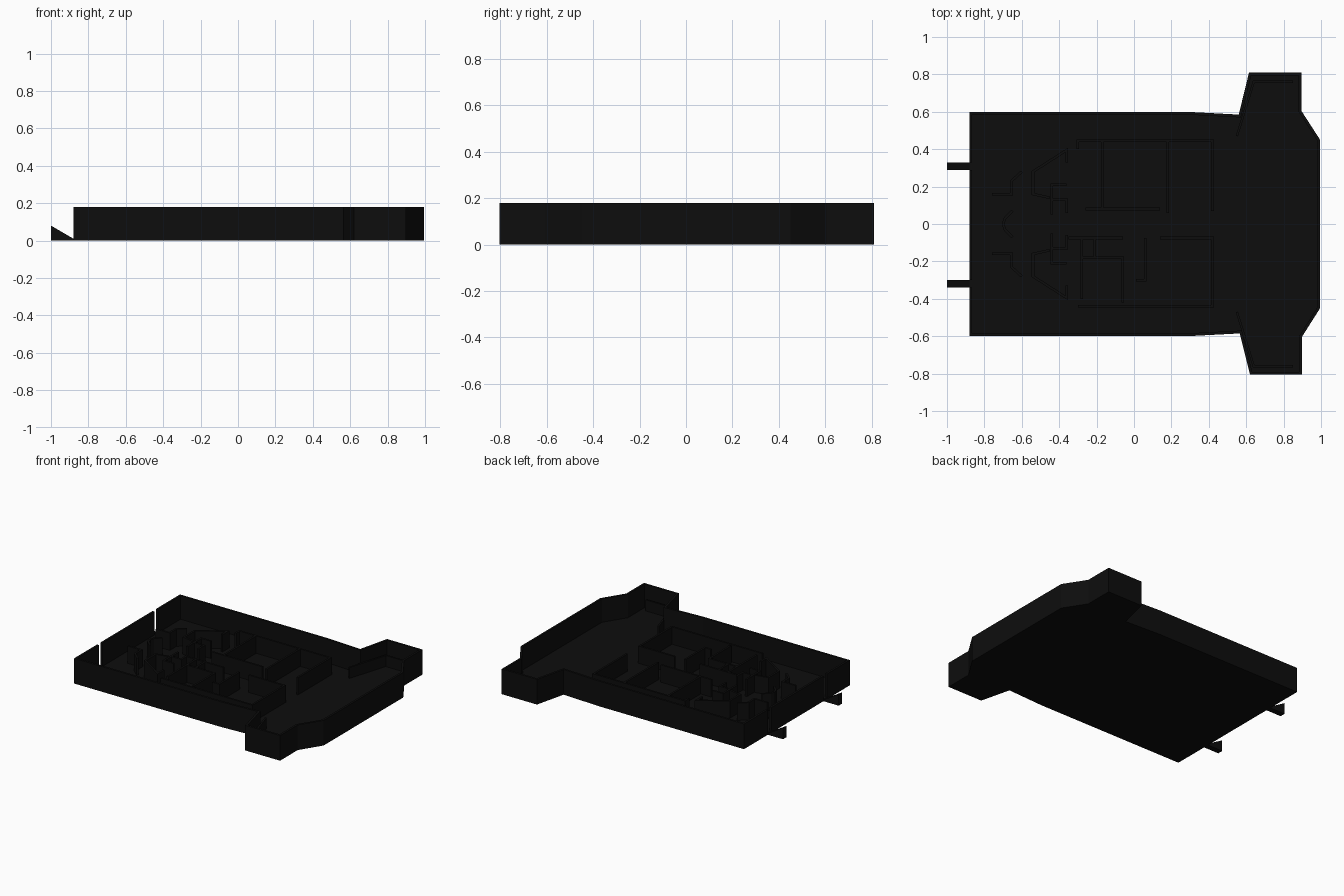
import bpy, bmesh
from mathutils import Vector

if "Cube" in bpy.data.objects:
    bpy.data.objects.remove(bpy.data.objects["Cube"])

H = 0.18        # outer wall height
FLOOR = 0.012   # floor thickness
INNER = 0.135   # partition height

dark = bpy.data.materials.new("dark")
dark.diffuse_color = (0.004, 0.004, 0.004, 1)
dark.use_nodes = True
dark.node_tree.nodes["Principled BSDF"].inputs["Base Color"].default_value = dark.diffuse_color


def finish(name, bm):
    bmesh.ops.recalc_face_normals(bm, faces=bm.faces)
    mesh = bpy.data.meshes.new(name)
    bm.to_mesh(mesh)
    bm.free()
    mesh.materials.append(dark)
    obj = bpy.data.objects.new(name, mesh)
    bpy.context.collection.objects.link(obj)
    return obj


def prism(name, pts, z0, z1):
    bm = bmesh.new()
    face = bm.faces.new([bm.verts.new((x, y, z0)) for x, y in pts])
    ext = bmesh.ops.extrude_face_region(bm, geom=[face], use_keep_orig=True)
    verts = [g for g in ext["geom"] if isinstance(g, bmesh.types.BMVert)]
    bmesh.ops.translate(bm, verts=verts, vec=(0, 0, z1 - z0))
    return finish(name, bm)


def wall(name, pts, right, left, z0, z1):
    """Mitred wall along an open path; right/left are offsets from the path."""
    p = [Vector(q) for q in pts]
    norms = []
    for a, b in zip(p, p[1:]):
        d = (b - a).normalized()
        norms.append(Vector((-d.y, d.x)))
    bm = bmesh.new()
    rings = []
    for i, q in enumerate(p):
        n0, n1 = norms[max(i - 1, 0)], norms[min(i, len(norms) - 1)]
        m = (n0 + n1) / (1 + n0.dot(n1))
        a, b = q + m * right, q + m * left
        rings.append([bm.verts.new((v.x, v.y, z))
                      for v, z in ((a, z0), (b, z0), (b, z1), (a, z1))])
    for r, s in zip(rings, rings[1:]):
        for k in range(4):
            j = (k + 1) % 4
            bm.faces.new((r[k], r[j], s[j], s[k]))
    bm.faces.new(rings[0])
    bm.faces.new(rings[-1][::-1])
    return finish(name, bm)


def partition(name, pts):
    return wall(name, pts, -0.007, 0.007, FLOOR, INNER)


# Floor slab following the outline
outline = [(-0.88, -0.60), (0.28, -0.60), (0.565, -0.585), (0.62, -0.805),
           (0.897, -0.805), (0.897, -0.605), (0.995, -0.45), (0.995, 0.45),
           (0.895, 0.605), (0.895, 0.81), (0.615, 0.81), (0.56, 0.585),
           (0.28, 0.60), (-0.88, 0.60)]
prism("floor", outline, 0, FLOOR)

# Perimeter walls, with two narrow openings in the left end
wall("perimeter_wall", [(-0.88, -0.34)] + outline + [(-0.88, 0.33)], 0, 0.015, 0, H)
wall("entry_wall", [(-0.88, 0.29), (-0.88, -0.30)], 0, 0.015, 0, H)

# Wedge ramps outside the openings
for side, y0, y1 in (("back", 0.29, 0.33), ("front", -0.34, -0.30)):
    bm = bmesh.new()
    prof = [(-1, 0), (-0.88, 0), (-0.88, 0.01), (-1, 0.08)]
    a = [bm.verts.new((x, y0, z)) for x, z in prof]
    b = [bm.verts.new((x, y1, z)) for x, z in prof]
    bm.faces.new(a)
    bm.faces.new(b[::-1])
    for k in range(4):
        j = (k + 1) % 4
        bm.faces.new((a[k], a[j], b[j], b[k]))
    finish("ramp_" + side, bm)

# Room block partitions
rooms = [
    [(-0.30, 0.40), (-0.30, 0.445), (0.42, 0.445), (0.42, 0.07)],
    [(-0.17, 0.445), (-0.17, 0.08)],
    [(0.18, 0.445), (0.18, 0.06)],
    [(-0.26, 0.08), (0.14, 0.08)],
    [(-0.30, -0.44), (0.42, -0.44), (0.42, -0.075), (0.14, -0.075)],
    [(-0.35, -0.075), (-0.06, -0.075)],
    [(-0.28, -0.075), (-0.28, -0.40)],
    [(-0.21, -0.075), (-0.21, -0.18)],
    [(-0.28, -0.18), (-0.06, -0.18), (-0.06, -0.42)],
    [(0.06, -0.075), (0.06, -0.30), (0.01, -0.30)],
]
for i, path in enumerate(rooms):
    partition(f"room_partition_{i + 1}", path)

# Lobby partitions, mirrored front to back
lobby = [
    [(-0.36, 0.33), (-0.36, 0.395), (-0.54, 0.28), (-0.54, 0.16), (-0.45, 0.14)],
    [(-0.36, 0.21), (-0.44, 0.21), (-0.44, 0.05)],
    [(-0.36, 0.06), (-0.36, 0.13), (-0.44, 0.13)],
    [(-0.60, 0.28), (-0.655, 0.23), (-0.655, 0.16), (-0.76, 0.16)],
]
for i, path in enumerate(lobby):
    for s, side in ((1, "back"), (-1, "front")):
        partition(f"lobby_partition_{i + 1}_{side}", [(x, y * s) for x, y in path])

# Bowed screen in the middle of the lobby
partition("lobby_screen", [(-0.65, -0.07), (-0.69, -0.03), (-0.70, 0),
                           (-0.69, 0.03), (-0.65, 0.07)])

# Low ledges inside the two side bays
for s, side in ((1, "back"), (-1, "front")):
    wall("bay_ledge_" + side, [(0.55, 0.47 * s), (0.64, 0.76 * s), (0.85, 0.76 * s)],
         -0.006, 0.006, FLOOR, 0.09)
